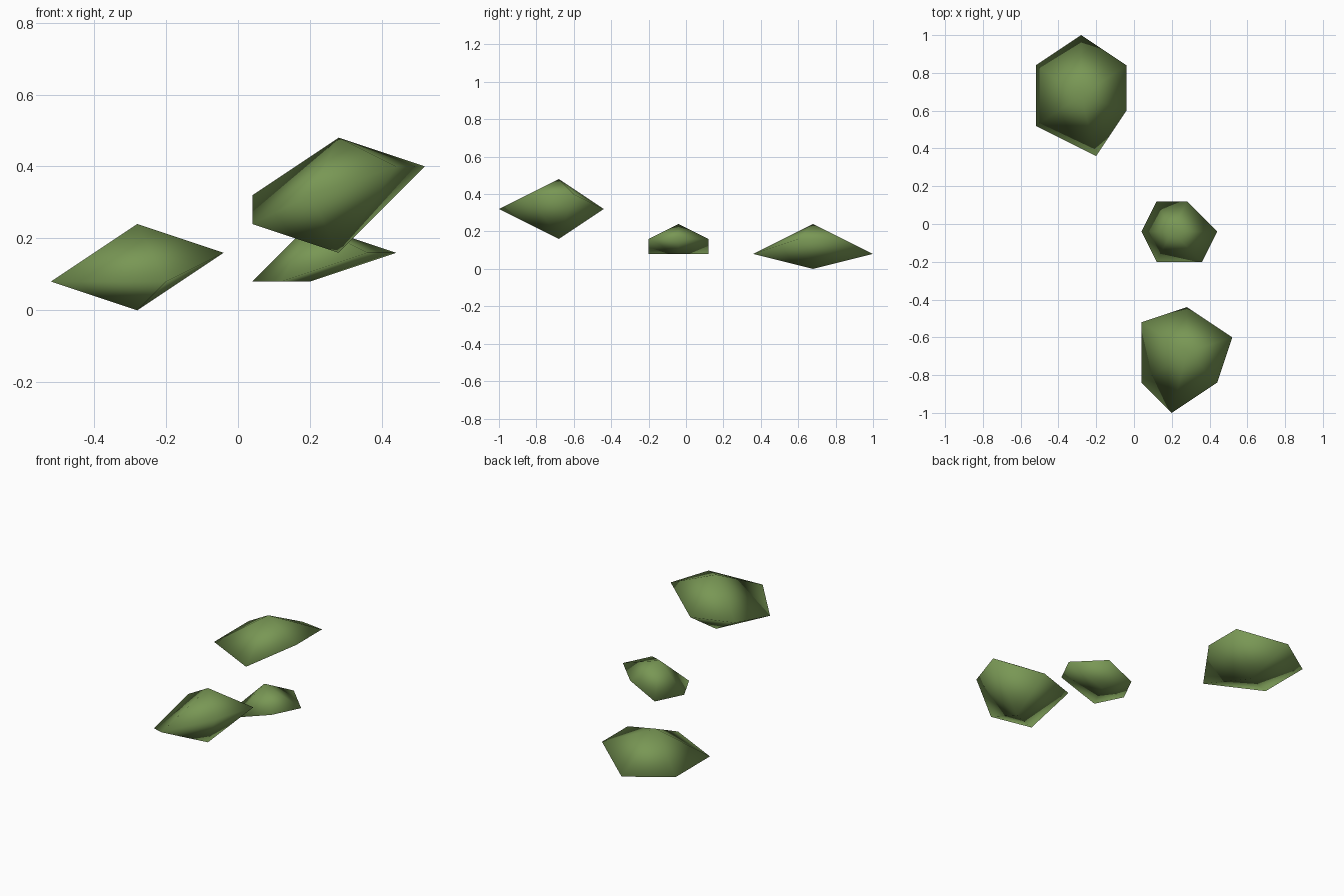
import bpy
import bmesh

cube = bpy.data.objects.get("Cube")
if cube:
    bpy.data.objects.remove(cube, do_unlink=True)

# Leaf green
green = bpy.data.materials.new("leaf_green")
green.use_nodes = True
colour = (0.19, 0.31, 0.09, 1.0)
green.diffuse_color = colour
bsdf = next(n for n in green.node_tree.nodes if n.type == 'BSDF_PRINCIPLED')
bsdf.inputs["Base Color"].default_value = colour


def leaf_clump(name, centre, low, high, rim):
    """Smooth six-sided clump: a tilted rim fanned to a top and a bottom point."""
    bm = bmesh.new()
    top = bm.verts.new((*centre, high))
    bottom = bm.verts.new((*centre, low))
    ring = [bm.verts.new(p) for p in rim]
    for a, b in zip(ring, ring[1:] + ring[:1]):
        bm.faces.new((a, b, top))
        bm.faces.new((b, a, bottom))
    bmesh.ops.recalc_face_normals(bm, faces=bm.faces)
    for face in bm.faces:
        face.smooth = True
    mesh = bpy.data.meshes.new(name)
    bm.to_mesh(mesh)
    bm.free()
    mesh.materials.append(green)
    obj = bpy.data.objects.new(name, mesh)
    bpy.context.collection.objects.link(obj)
    return obj


# Rims run counter-clockwise seen from above
leaf_clump("back_leaf_clump", (-0.28, 0.68), 0.0, 0.24, [
    (-0.04, 0.60, 0.16), (-0.04, 0.84, 0.16), (-0.28, 1.00, 0.08),
    (-0.52, 0.84, 0.08), (-0.52, 0.52, 0.08), (-0.20, 0.36, 0.08)])

leaf_clump("middle_leaf_clump", (0.20, -0.04), 0.08, 0.24, [
    (0.44, -0.04, 0.16), (0.28, 0.12, 0.16), (0.12, 0.12, 0.08),
    (0.04, -0.04, 0.08), (0.12, -0.20, 0.08), (0.36, -0.20, 0.16)])

leaf_clump("front_leaf_clump", (0.28, -0.68), 0.16, 0.48, [
    (0.52, -0.60, 0.40), (0.28, -0.44, 0.32), (0.04, -0.52, 0.32),
    (0.04, -0.84, 0.24), (0.20, -1.00, 0.32), (0.44, -0.84, 0.40)])
